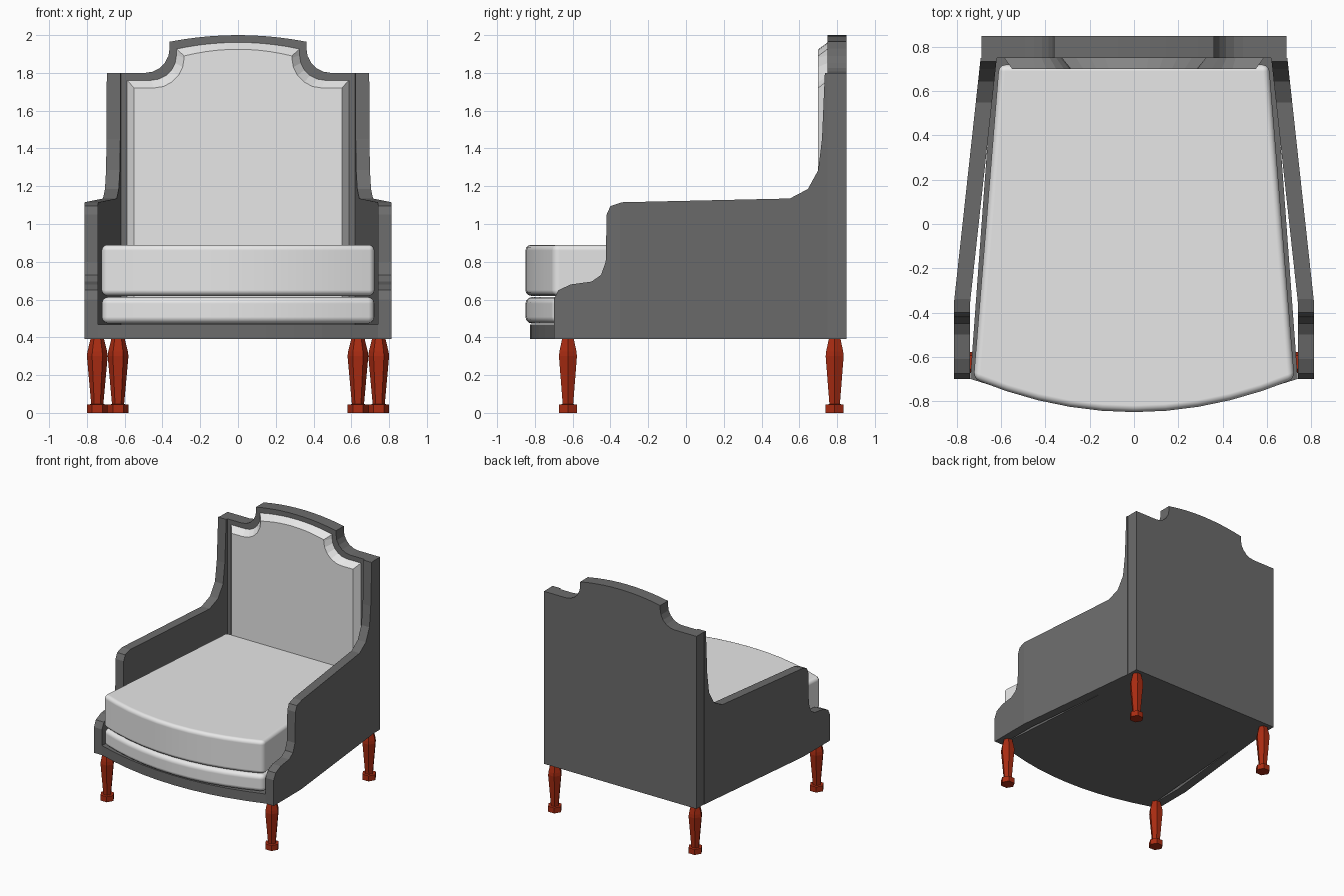
import bpy, bmesh, math

cube = bpy.data.objects.get("Cube")
if cube:
    bpy.data.objects.remove(cube)


def material(name, rgb):
    m = bpy.data.materials.new(name)
    m.use_nodes = True
    m.diffuse_color = (*rgb, 1)
    bsdf = next(n for n in m.node_tree.nodes if n.type == 'BSDF_PRINCIPLED')
    bsdf.inputs["Base Color"].default_value = (*rgb, 1)
    return m


GREY = material("grey fabric", (0.15, 0.15, 0.15))
CREAM = material("pale upholstery", (0.8, 0.8, 0.8))
RED = material("red wood", (0.4, 0.025, 0.006))


def loft(name, rings, mat, edit=None):
    """Join matching closed rings of points into a capped solid."""
    bm = bmesh.new()
    loops = [[bm.verts.new(p) for p in ring] for ring in rings]
    for a, b in zip(loops, loops[1:]):
        for i in range(len(a)):
            j = (i + 1) % len(a)
            bm.faces.new((a[i], a[j], b[j], b[i]))
    bm.faces.new(loops[0])
    bm.faces.new(loops[-1])
    if edit:
        edit(bm)
    bmesh.ops.recalc_face_normals(bm, faces=bm.faces)
    me = bpy.data.meshes.new(name)
    bm.to_mesh(me)
    bm.free()
    me.materials.append(mat)
    ob = bpy.data.objects.new(name, me)
    bpy.context.collection.objects.link(ob)
    return ob


# Crested outline shared by the back panel and its padding
def crest(y, half, bottom, shoulder, notch, radius, corner, top):
    pts = [(half, bottom), (half, shoulder)]
    for i in range(6):
        a = math.pi / 2 * i / 5
        pts.append((notch + radius * (1 - math.sin(a)),
                    shoulder + radius * (1 - math.cos(a))))
    for i in range(5):
        t = 1 - i / 5
        pts.append((notch * t, top - (top - corner) * t * t))
    pts += [(0, top)] + [(-x, z) for x, z in reversed(pts)]
    return [(x, y, z) for x, z in pts]


panel = (0.69, 0.39, 1.8, 0.362, 0.13, 1.965, 2.0)
loft("back_panel", [crest(y, *panel) for y in (0.75, 0.85)], GREY)
loft("back_padding", [
    crest(0.755, 0.59, 0.5, 1.765, 0.33, 0.13, 1.93, 1.965),
    crest(0.70, 0.55, 0.5, 1.72, 0.285, 0.16, 1.89, 1.925)], CREAM)

# Arm panels: stepped side profile, tapering inwards towards the back
ARM = [(0.75, 0.39), (-0.7, 0.39), (-0.7, 0.6), (-0.675, 0.65), (-0.61, 0.68),
       (-0.5, 0.695), (-0.45, 0.73), (-0.425, 0.8), (-0.42, 1.05),
       (-0.4, 1.095), (-0.34, 1.115), (0.55, 1.135), (0.645, 1.185),
       (0.7, 1.285), (0.72, 1.45), (0.735, 1.8), (0.75, 1.8)]


def taper(side):
    def edit(bm):
        bmesh.ops.bisect_plane(bm, geom=bm.verts[:] + bm.edges[:] + bm.faces[:],
                               plane_co=(0, -0.35, 0), plane_no=(0, 1, 0))
        for v in bm.verts:
            v.co.x -= side * 0.12 * max(0, v.co.y + 0.35) / 1.1
    return edit


for label, side in (("left", 1), ("right", -1)):
    loft(label + "_arm_panel",
         [[(side * x, y, z) for y, z in ARM] for x in (0.74, 0.813)],
         GREY, taper(side))


# Bow-fronted plan shared by the base and the seat cushions
def plan(z, front, back, y_back, y_side, y_front, steps=10):
    pts = [(back, y_back, z), (-back, y_back, z)]
    for i in range(steps + 1):
        t = 2 * i / steps - 1
        pts.append((front * t, y_front + (y_side - y_front) * t * t, z))
    return pts


loft("seat_base", [plan(z, 0.74, 0.63, 0.8, -0.7, -0.826)
                   for z in (0.39, 0.468)], GREY)

for name, low, high, soft in (("lower_cushion", 0.473, 0.613, 0.035),
                              ("seat_cushion", 0.62, 0.89, 0.03)):
    ob = loft(name, [plan(z, 0.725, 0.61, 0.72, -0.7, -0.85)
                     for z in (low, high)], CREAM)
    bev = ob.modifiers.new("soft_edges", 'BEVEL')
    bev.width = soft
    bev.segments = 3
    bev.limit_method = 'ANGLE'
    bev.angle_limit = math.radians(40)
    for p in ob.data.polygons:
        p.use_smooth = True
    bev.harden_normals = True

# Six-sided turned legs
LEG = [(0.055, 0), (0.055, 0.045), (0.032, 0.046), (0.055, 0.3),
       (0.052, 0.325), (0.036, 0.39)]
for place, cx, cy in (("front", 0.745, -0.625), ("back", 0.635, 0.787)):
    for label, side in (("left", 1), ("right", -1)):
        loft(f"{place}_{label}_leg",
             [[(side * cx + r * math.cos(math.pi / 3 * i),
                cy + r * math.sin(math.pi / 3 * i), z) for i in range(6)]
              for r, z in LEG], RED)
